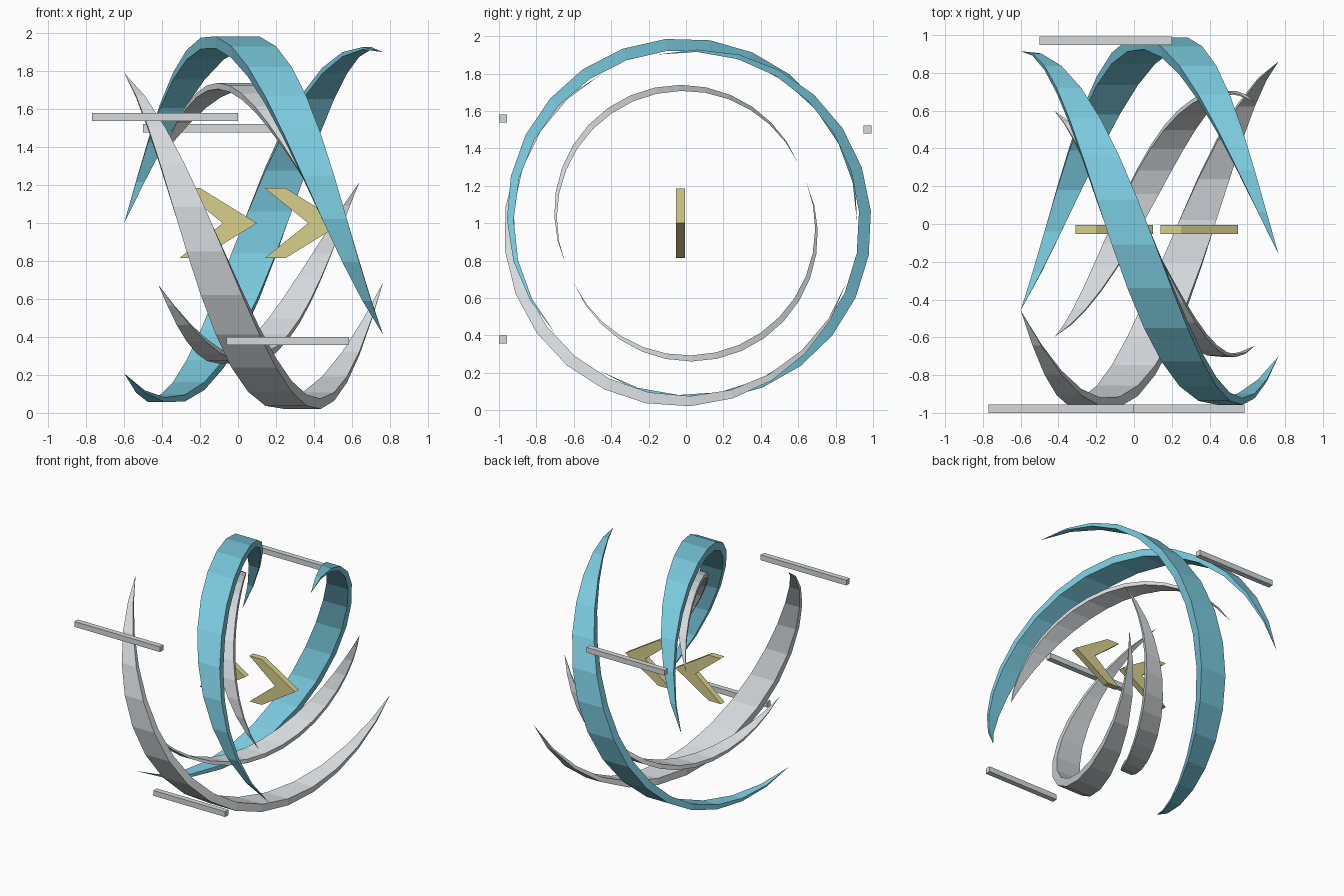
import bpy, bmesh
from math import sin, cos, pi, radians
from mathutils import Vector

cube = bpy.data.objects.get("Cube")
if cube:
    bpy.data.objects.remove(cube, do_unlink=True)


def make_material(name, rgb):
    mat = bpy.data.materials.new(name)
    mat.use_nodes = True
    color = (*rgb, 1.0)
    mat.diffuse_color = color
    bsdf = next(n for n in mat.node_tree.nodes if n.type == 'BSDF_PRINCIPLED')
    bsdf.inputs["Base Color"].default_value = color
    bsdf.inputs["Roughness"].default_value = 0.7
    return mat


blue = make_material("sky_blue", (0.195, 0.59, 0.73))
grey = make_material("light_grey", (0.67, 0.70, 0.72))
yellow = make_material("pale_yellow", (0.68, 0.62, 0.26))


def finish(name, bm, mat):
    bmesh.ops.remove_doubles(bm, verts=bm.verts, dist=1e-5)
    bmesh.ops.recalc_face_normals(bm, faces=bm.faces)
    mesh = bpy.data.meshes.new(name)
    bm.to_mesh(mesh)
    bm.free()
    mesh.materials.append(mat)
    obj = bpy.data.objects.new(name, mesh)
    bpy.context.collection.objects.link(obj)
    return obj


def ribbon(name, mat, start, sweep, x0, x1, radius, bulge, width, steps=16):
    """Helical band around the x axis, tapering to a point at both ends."""
    bm = bmesh.new()
    rings = []
    for i in range(steps + 1):
        t = i / steps
        s = sin(pi * t)
        a = radians(start + sweep * t)
        x = x0 + (x1 - x0) * t
        half = width * s / 2
        inner, outer = (radius + b * s for b in bulge)
        corners = [(-half, inner), (half, inner), (half, outer), (-half, outer)]
        if i in (0, steps):
            corners = corners[:1]
        rings.append([bm.verts.new((x + dx, r * cos(a), 1 + r * sin(a)))
                      for dx, r in corners])
    for p, q in zip(rings, rings[1:]):
        for k in range(4):
            n = (k + 1) % 4
            if len(p) == 1:
                bm.faces.new((p[0], q[k], q[n]))
            elif len(q) == 1:
                bm.faces.new((p[k], q[0], p[n]))
            else:
                bm.faces.new((p[k], q[k], q[n], p[n]))
    return finish(name, bm, mat)


def bar(name, x0, x1, y, z, size=0.043):
    bm = bmesh.new()
    bmesh.ops.create_cube(bm, size=1)
    for v in bm.verts:
        v.co = Vector((v.co.x * (x1 - x0) + (x0 + x1) / 2,
                       v.co.y * size + y, v.co.z * size + z))
    return finish(name, bm, grey)


def chevron(name, x):
    """Arrow-shaped plate pointing to +x."""
    outline = [(0, 0.185), (0.11, 0.185), (0.41, 0), (0.11, -0.185), (0, -0.185), (0.23, 0)]
    bm = bmesh.new()
    front, back = ([bm.verts.new((x + px, y, 1 + pz)) for px, pz in outline]
                   for y in (-0.053, -0.005))
    # two arms, each a quad on front and back
    for side in (front, back):
        bm.faces.new((side[0], side[1], side[2], side[5]))
        bm.faces.new((side[5], side[2], side[3], side[4]))
    for k in range(6):
        n = (k + 1) % 6
        bm.faces.new((front[k], front[n], back[n], back[k]))
    return finish(name, bm, yellow)


# Three large outer bands, a third of a turn apart
for name, mat, start in (("outer_band_upper", blue, 0),
                         ("outer_band_rear", blue, -120),
                         ("outer_band_lower", grey, 120)):
    ribbon(name, mat, start, 220, -0.6, 0.765, 0.915, (0.012, 0.077), 0.235)

# Two smaller inner bands, half a turn apart
for name, start in (("inner_band_upper", 28.5), ("inner_band_lower", 208.5)):
    ribbon(name, grey, start, 170, -0.42, 0.64, 0.68, (0.03, 0.065), 0.18)

# Arrow plates in the centre
chevron("arrow_left", 0.14)
chevron("arrow_right", -0.31)

# Floating straight bars
bar("bar_back", -0.5, 0.2, 0.97, 1.50)
bar("bar_front_upper", -0.77, 0.0, -0.978, 1.56)
bar("bar_front_lower", -0.06, 0.585, -0.978, 0.378)
